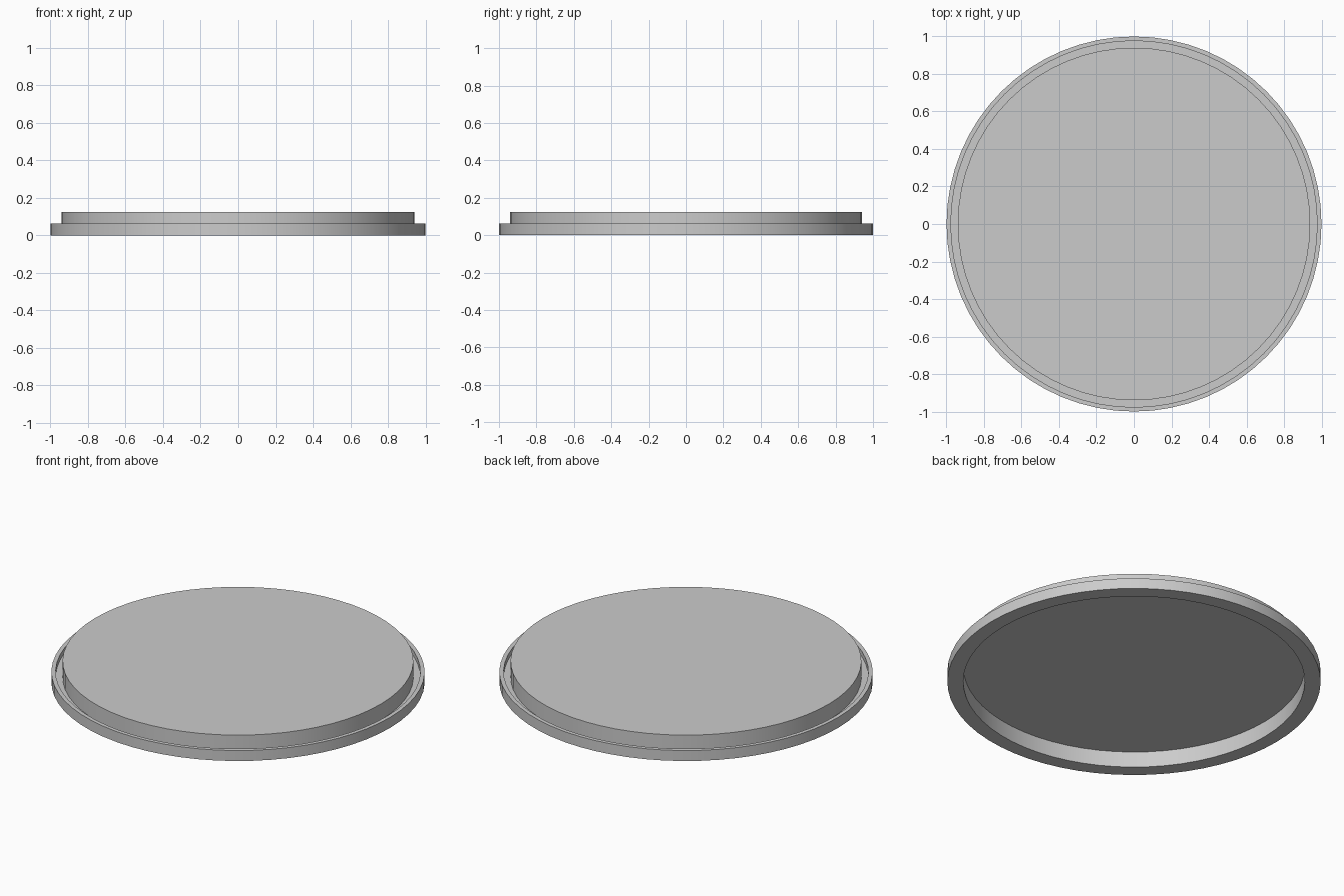
import bpy, bmesh, math

if "Cube" in bpy.data.objects:
    bpy.data.objects.remove(bpy.data.objects["Cube"])

SEGMENTS = 64


def lathe(name, profile, segments):
    """Revolve an (r, z) profile around z; points with r = 0 become poles."""
    bm = bmesh.new()
    rings = []
    for r, z in profile:
        if r == 0:
            rings.append([bm.verts.new((0, 0, z))] * segments)
        else:
            rings.append([bm.verts.new((r * math.cos(2 * math.pi * i / segments),
                                        r * math.sin(2 * math.pi * i / segments), z))
                          for i in range(segments)])
    for a, b in zip(rings, rings[1:]):
        for i in range(segments):
            j = (i + 1) % segments
            bm.faces.new(list(dict.fromkeys((a[i], a[j], b[j], b[i]))))
    bmesh.ops.recalc_face_normals(bm, faces=bm.faces)
    mesh = bpy.data.meshes.new(name)
    bm.to_mesh(mesh)
    bm.free()
    obj = bpy.data.objects.new(name, mesh)
    bpy.context.collection.objects.link(obj)
    bpy.context.view_layer.objects.active = obj
    obj.select_set(True)
    bpy.ops.object.shade_smooth_by_angle(angle=math.radians(30))
    obj.select_set(False)
    return obj


# Lid: hollow underside, flat bottom ring, thin outer rim, groove, raised top
lathe("lid", [
    (0, 0.093), (0.915, 0.093), (0.915, 0),    # recessed underside
    (1.0, 0), (1.0, 0.062),                    # outer rim wall
    (0.977, 0.062), (0.977, 0.031),            # rim top and groove
    (0.94, 0.031), (0.94, 0.125), (0, 0.125),  # raised top disc
], SEGMENTS)
